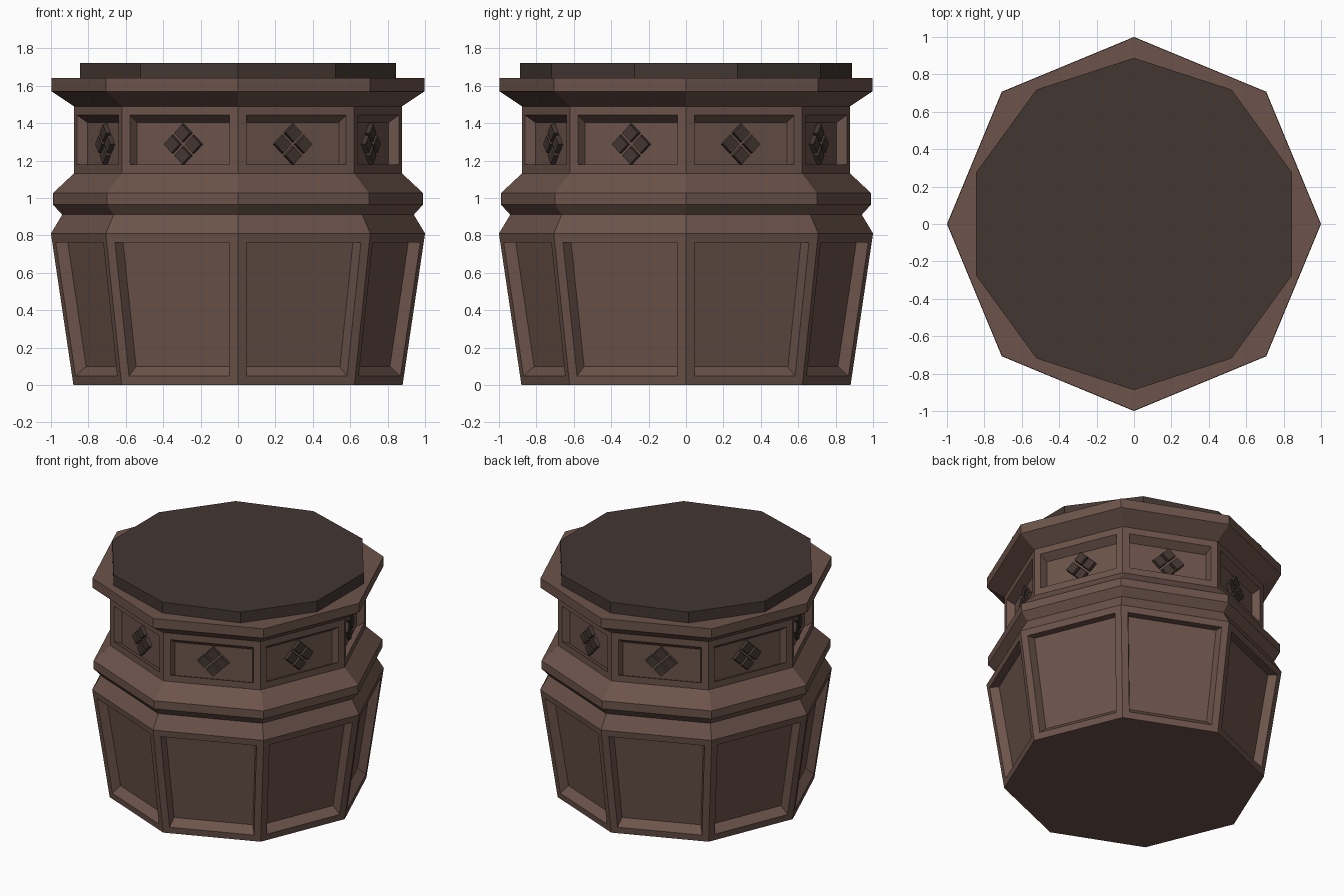
import bpy, bmesh
from math import cos, sin, pi
from mathutils import Matrix, Vector

if "Cube" in bpy.data.objects:
    bpy.data.objects.remove(bpy.data.objects["Cube"])


def material(name, rgb):
    m = bpy.data.materials.new(name)
    m.diffuse_color = (*rgb, 1)
    m.use_nodes = True
    m.node_tree.nodes["Principled BSDF"].inputs["Base Color"].default_value = m.diffuse_color
    return m


def finish(bm, name, mat):
    bmesh.ops.recalc_face_normals(bm, faces=bm.faces[:])
    me = bpy.data.meshes.new(name)
    bm.to_mesh(me)
    bm.free()
    me.materials.append(mat)
    ob = bpy.data.objects.new(name, me)
    bpy.context.collection.objects.link(ob)
    return ob


wood = material("brown_wood", (0.15, 0.088, 0.07))
dark = material("dark_wood", (0.055, 0.037, 0.031))

SIDES = 8
# corner radius and height of each ring, bottom to top
PROFILE = [(0.88, 0), (1.0, 0.81), (0.94, 0.91), (0.99, 0.965), (0.99, 1.025),
           (0.878, 1.13), (0.878, 1.49), (0.998, 1.57), (0.998, 1.64)]
PANEL_BANDS = (0, 5)
SINK = 0.935
PIVOT = Vector((0, 0, 0.83))

# octagonal body
bm = bmesh.new()
rings = [[bm.verts.new((r * cos(2 * pi * i / SIDES), r * sin(2 * pi * i / SIDES), z))
          for i in range(SIDES)] for r, z in PROFILE]
panels = []
for b, (lo, hi) in enumerate(zip(rings, rings[1:])):
    for i in range(SIDES):
        j = (i + 1) % SIDES
        f = bm.faces.new((lo[i], lo[j], hi[j], hi[i]))
        if b in PANEL_BANDS:
            panels.append(f)
bm.faces.new(rings[0][::-1])
bm.faces.new(rings[-1])
bm.normal_update()

# recessed panels, each sunk toward the middle of the body
bmesh.ops.inset_individual(bm, faces=panels, thickness=0.048, use_even_offset=True)
bmesh.ops.inset_individual(bm, faces=panels, thickness=0.0)
for f in panels:
    for v in f.verts:
        v.co = PIVOT + (v.co - PIVOT) * SINK
finish(bm, "body", wood)

# ten-sided top slab
bm = bmesh.new()
bmesh.ops.create_cone(bm, cap_ends=True, segments=10, radius1=0.888, radius2=0.888,
                      depth=0.085, matrix=Matrix.Translation((0, 0, 1.6775)))
finish(bm, "top_slab", dark)

# four-tile diamond ornament on every upper panel
bm = bmesh.new()
for i in range(SIDES):
    turn = Matrix.Rotation(2 * pi * (i + 0.5) / SIDES, 4, 'Z')
    for dy, dz in ((1, 0), (-1, 0), (0, 1), (0, -1)):
        place = Matrix.Translation((0.765, dy * 0.0605, 1.287 + dz * 0.0605))
        bmesh.ops.create_cone(bm, cap_ends=True, segments=4, radius1=0.053, radius2=0.046,
                              depth=0.035,
                              matrix=turn @ place @ Matrix.Rotation(pi / 2, 4, 'Y'))
finish(bm, "diamond_ornaments", dark)
